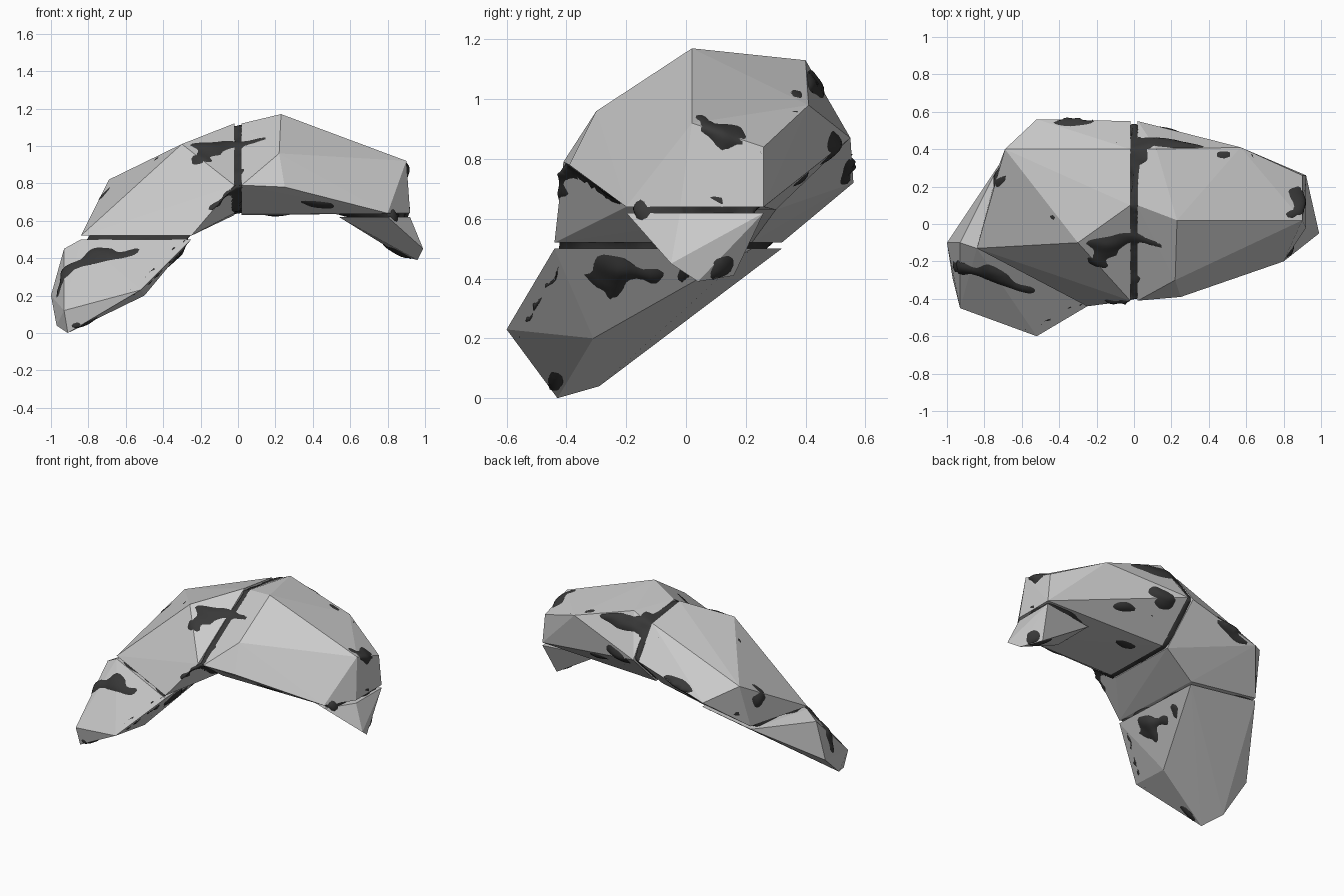
import bpy, bmesh
from mathutils import Vector, noise

if "Cube" in bpy.data.objects:
    bpy.data.objects.remove(bpy.data.objects["Cube"])


def hull(bm, pts, grow=1.0):
    """Add a convex block around a few corner points."""
    mid = sum((Vector(p) for p in pts), Vector()) / len(pts)
    vs = [bm.verts.new(mid + (Vector(p) - mid) * grow) for p in pts]
    res = bmesh.ops.convex_hull(bm, input=vs)
    junk = {g for g in res["geom_interior"] + res["geom_unused"]
            if isinstance(g, bmesh.types.BMVert)}
    bmesh.ops.delete(bm, geom=list(junk), context="VERTS")


def make(name, bm):
    bmesh.ops.recalc_face_normals(bm, faces=bm.faces)
    me = bpy.data.meshes.new(name)
    bm.to_mesh(me)
    bm.free()
    ob = bpy.data.objects.new(name, me)
    bpy.context.collection.objects.link(ob)
    return ob


# break sections shared by neighbouring blocks
def crown_break(x):
    yz = [(-.41, .79), (-.2, .64), (.3, .63), (.55, .87), (.4, 1.08), (.1, 1.12)]
    return [(x, y, z) for y, z in yz]


def left_break(z):
    xy = [(-.25, -.44), (-.84, -.13), (-.72, .32), (-.28, .22)]
    return [(x, y, z) for x, y in xy]


def right_break(z):
    xy = [(.92, -.02), (.92, .26), (.8, -.2), (.54, .2), (.54, -.1)]
    return [(x, y, z) for x, y in xy]


# each block spans its breaks plus a few outer corners
blocks = {
    "left_foot_block": left_break(.5) + [
        (-.91, -.43, 0), (-.93, -.45, .12), (-.52, -.6, .23), (-.5, -.31, .2),
        (-.97, -.29, .04), (-1, -.1, .2), (-.93, -.1, .45)],
    "left_arch_block": left_break(.52) + crown_break(-.02) + [
        (-.69, .4, .82), (-.52, .56, .72), (-.3, -.1, 1.01)],
    "right_arch_block": right_break(.64) + crown_break(.02) + [
        (.25, -.39, .78), (.22, -.3, .96), (.23, .02, 1.17), (.12, .4, 1.13),
        (.57, .41, .98), (.9, .02, .92), (.9, .26, .84)],
    "right_foot_block": right_break(.62) + [
        (.99, -.05, .45), (.96, .04, .39), (.88, .16, .41)],
}
for name, pts in blocks.items():
    bm = bmesh.new()
    hull(bm, pts)
    make(name, bm)

# rough dark rock core that breaks through the blocks in patches
bm = bmesh.new()
for pts in blocks.values():
    hull(bm, pts, 1.05)
core = make("rock_core", bm)
rem = core.modifiers.new("fuse", "REMESH")
rem.mode = "VOXEL"
rem.voxel_size = .022
smo = core.modifiers.new("soften", "SMOOTH")
smo.factor = .5
smo.iterations = 8
dg = bpy.context.evaluated_depsgraph_get()
me = bpy.data.meshes.new_from_object(core.evaluated_get(dg))
core.modifiers.clear()
core.data = me
normals = [v.normal.copy() for v in me.vertices]
for v, n in zip(me.vertices, normals):
    p = Vector((v.co.x * 2.6, v.co.y * 6, v.co.z * 6))
    d = noise.noise(p) * .06 + noise.noise(p * 2.3) * .02 - .04
    if abs(v.co.x) < .03:
        d = max(d, -.022)
    v.co += n * d
    v.co.x = max(-1, min(1, v.co.x))
    v.co.y = max(-.62, min(.62, v.co.y))
    v.co.z = max(0, v.co.z)
me.polygons.foreach_set("use_smooth", [True] * len(me.polygons))
me.update()
mat = bpy.data.materials.new("dark_rock")
mat.diffuse_color = (.04, .04, .04, 1)
mat.use_nodes = True
mat.node_tree.nodes["Principled BSDF"].inputs["Base Color"].default_value = mat.diffuse_color
me.materials.clear()
me.materials.append(mat)
